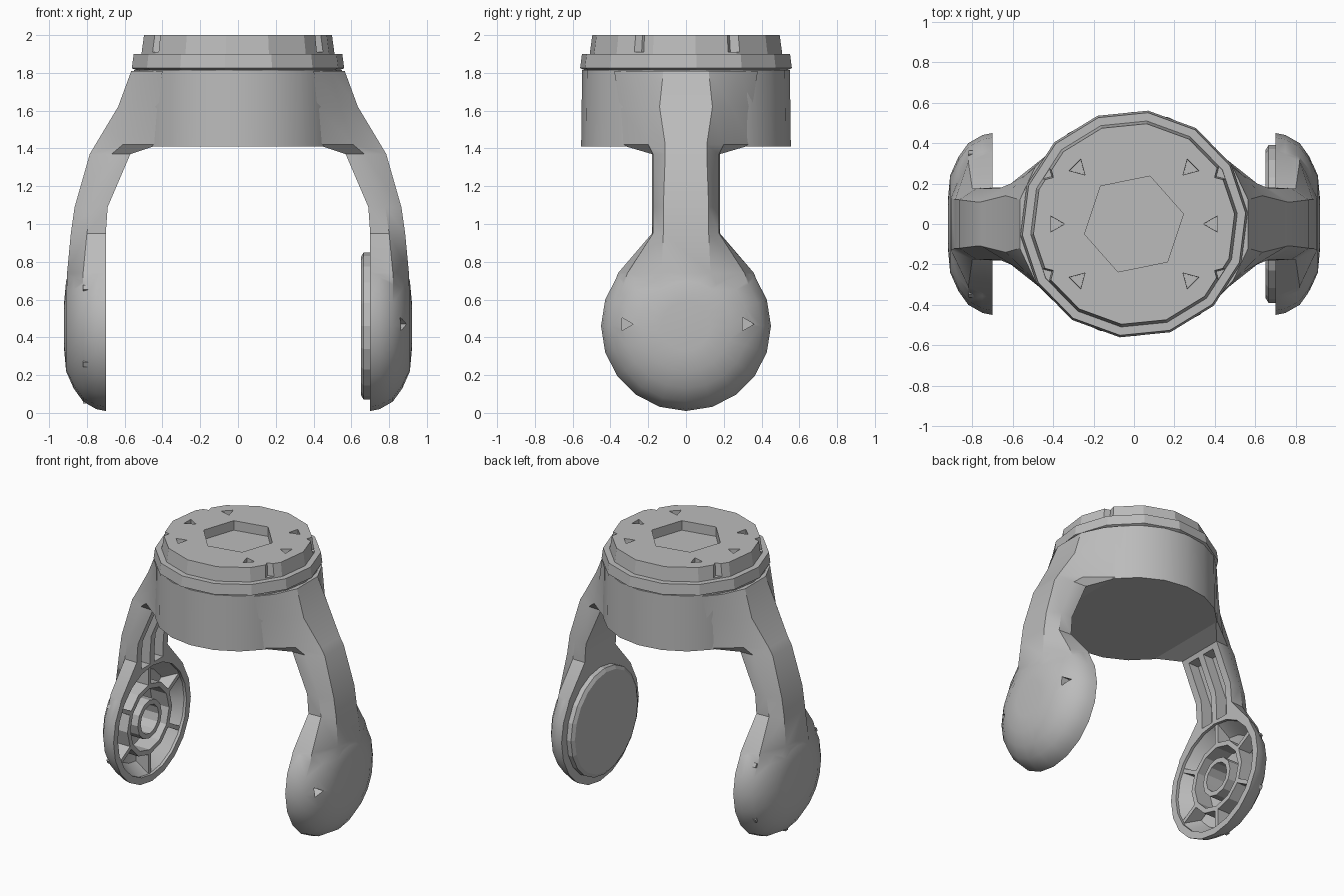
import bpy, bmesh, math
from mathutils import Matrix, Vector

old = bpy.data.objects.get("Cube")
if old:
    bpy.data.objects.remove(old, do_unlink=True)

grey = bpy.data.materials.new("light grey")
grey.use_nodes = True
grey.diffuse_color = (0.5, 0.5, 0.5, 1)
grey.node_tree.nodes["Principled BSDF"].inputs["Base Color"].default_value = (0.5, 0.5, 0.5, 1)

PIVOT = 0.46   # height of the paddle centres


def make(name, bm):
    bmesh.ops.recalc_face_normals(bm, faces=bm.faces)
    mesh = bpy.data.meshes.new(name)
    bm.to_mesh(mesh)
    bm.free()
    mesh.materials.append(grey)
    obj = bpy.data.objects.new(name, mesh)
    bpy.context.collection.objects.link(obj)
    return obj


def loft(name, rings):
    """Skin a list of equal-length closed rings and cap the ends."""
    bm = bmesh.new()
    rows = [[bm.verts.new(p) for p in ring] for ring in rings]
    n = len(rows[0])
    for a, b in zip(rows, rows[1:]):
        for i in range(n):
            j = (i + 1) % n
            bm.faces.new((a[i], a[j], b[j], b[i]))
    bm.faces.new(rows[0])
    bm.faces.new(rows[-1])
    return make(name, bm)


def circle(radius, sides, turn=0):
    steps = [turn + math.tau * i / sides for i in range(sides)]
    return [(radius * math.cos(a), radius * math.sin(a)) for a in steps]


def turned_z(name, profile, sides, turn=0, at=(0, 0)):
    """Upright turned part from (radius, z) pairs."""
    return loft(name, [[(at[0] + u, at[1] + v, z) for u, v in circle(r, sides, turn)]
                       for r, z in profile])


def turned_x(name, profile, side, sides=20, at=(0, PIVOT)):
    """Part turned about the x axis from (radius, x) pairs."""
    return loft(name, [[(side * x, at[0] + u, at[1] + v) for u, v in circle(r, sides)]
                       for r, x in profile])


def box(name, center, size, turn=0):
    bm = bmesh.new()
    bmesh.ops.create_cube(bm, size=1)
    spin = Matrix.Rotation(turn, 4, 'X')
    bm.transform(Matrix.Translation(center) @ spin @ Matrix.Diagonal(Vector(size).to_4d()))
    return make(name, bm)


def combine(target, tool, operation):
    mod = target.modifiers.new("join", 'BOOLEAN')
    mod.operation = operation
    mod.solver = 'EXACT'
    mod.object = tool
    bpy.context.view_layer.objects.active = target
    bpy.ops.object.modifier_apply(modifier=mod.name)
    bpy.data.objects.remove(tool, do_unlink=True)


def smooth(obj, angle=30):
    bpy.ops.object.select_all(action='DESELECT')
    obj.select_set(True)
    bpy.context.view_layer.objects.active = obj
    bpy.ops.object.shade_smooth_by_angle(angle=math.radians(angle))


# Drum body
drum = turned_z("drum_body", [(0.555, 1.41), (0.55, 1.815)], 20)
smooth(drum)

# Collar under the top plate
turned_z("collar", [(0.53, 1.81), (0.565, 1.825), (0.555, 1.9)], 14, 0.1)

# Top plate with hexagonal recess, bolt holes and rim notches
plate = turned_z("top_plate", [(0.515, 1.89), (0.5, 2.0)], 14, 0.1)
combine(plate, turned_z("recess", [(0.25, 1.93), (0.25, 2.1)], 6, 0.2), 'DIFFERENCE')
for deg in (0, 45, 135, 180, 225, 315):
    a = math.radians(deg)
    spot = (0.39 * math.cos(a), 0.39 * math.sin(a))
    combine(plate, turned_z("hole", [(0.045, 1.94), (0.05, 2.1)], 3, a + math.pi, spot), 'DIFFERENCE')
for deg in (30, 150, 210, 330):
    a = math.radians(deg)
    spot = (0.51 * math.cos(a), 0.51 * math.sin(a))
    combine(plate, turned_z("notch", [(0.04, 1.91), (0.06, 2.1)], 4, a, spot), 'DIFFERENCE')

# Arm sections: height, then (x, half width) of the inner, middle and outer corners
SECTIONS = [
    (0.60, (0.70, 0.41), (0.82, 0.36), (0.905, 0.14)),
    (0.74, (0.70, 0.36), (0.82, 0.31), (0.905, 0.13)),
    (0.95, (0.70, 0.18), (0.80, 0.175), (0.885, 0.12)),
    (1.09, (0.69, 0.18), (0.78, 0.175), (0.865, 0.12)),
    (1.37, (0.57, 0.18), (0.67, 0.175), (0.785, 0.11)),
    (1.42, (0.42, 0.35), (0.61, 0.20), (0.755, 0.11)),
    (1.62, (0.42, 0.35), (0.54, 0.24), (0.635, 0.14)),
    (1.81, (0.40, 0.38), (0.49, 0.28), (0.565, 0.12)),
]


def arm(name, side):
    rings = []
    for z, *corners in SECTIONS:
        half = [(side * x, w, z) for x, w in corners]
        rings.append(half + [(x, -w, z) for x, w, z in reversed(half)])
    body = loft(name, rings)
    dome = [(0.45, 0.70), (0.44, 0.75), (0.40, 0.82), (0.33, 0.87), (0.24, 0.91), (0.13, 0.92)]
    combine(body, turned_x("paddle", dome, side), 'UNION')
    return body


# Left arm: closed paddle with two small outer holes
left = arm("left_arm", 1)
for y in (-0.32, 0.32):
    combine(left, turned_x("hole", [(0.04, 0.82), (0.04, 1)], 1, 3, (y, 0.47)), 'DIFFERENCE')
smooth(left)

# Left arm's inner cover disc
turned_x("cover_disc", [(0.39, 0.72), (0.39, 0.665), (0.365, 0.65)], 1)

# Right arm: hollow paddle and two long slots in the neck
right = arm("right_arm", -1)
combine(right, turned_x("cavity", [(0.40, 0.6), (0.40, 0.72), (0.33, 0.82), (0.2, 0.86)], -1), 'DIFFERENCE')
for y in (-0.075, 0.075):
    slot = []
    for z, x in ((0.88, 0.70), (1.07, 0.70), (1.34, 0.585)):
        slot.append([(-x - dx, y + dy, z)
                     for dx, dy in ((-0.1, -0.05), (0.08, -0.05), (0.08, 0.05), (-0.1, 0.05))])
    combine(right, loft("slot", slot), 'DIFFERENCE')
smooth(right)

# Ribs in the hollow paddle: two rings and six spokes
for name, radius in (("outer_rib_ring", 0.26), ("inner_rib_ring", 0.14)):
    ring = turned_x(name, [(radius, 0.72), (radius, 0.87)], -1, 12)
    combine(ring, turned_x("bore", [(radius - 0.035, 0.6), (radius - 0.035, 1)], -1, 12), 'DIFFERENCE')
for i in range(6):
    a = math.tau * i / 6
    r = 0.32
    box("rib_spoke", (-0.77, -r * math.sin(a), PIVOT + r * math.cos(a)), (0.1, 0.03, 0.18), a)
